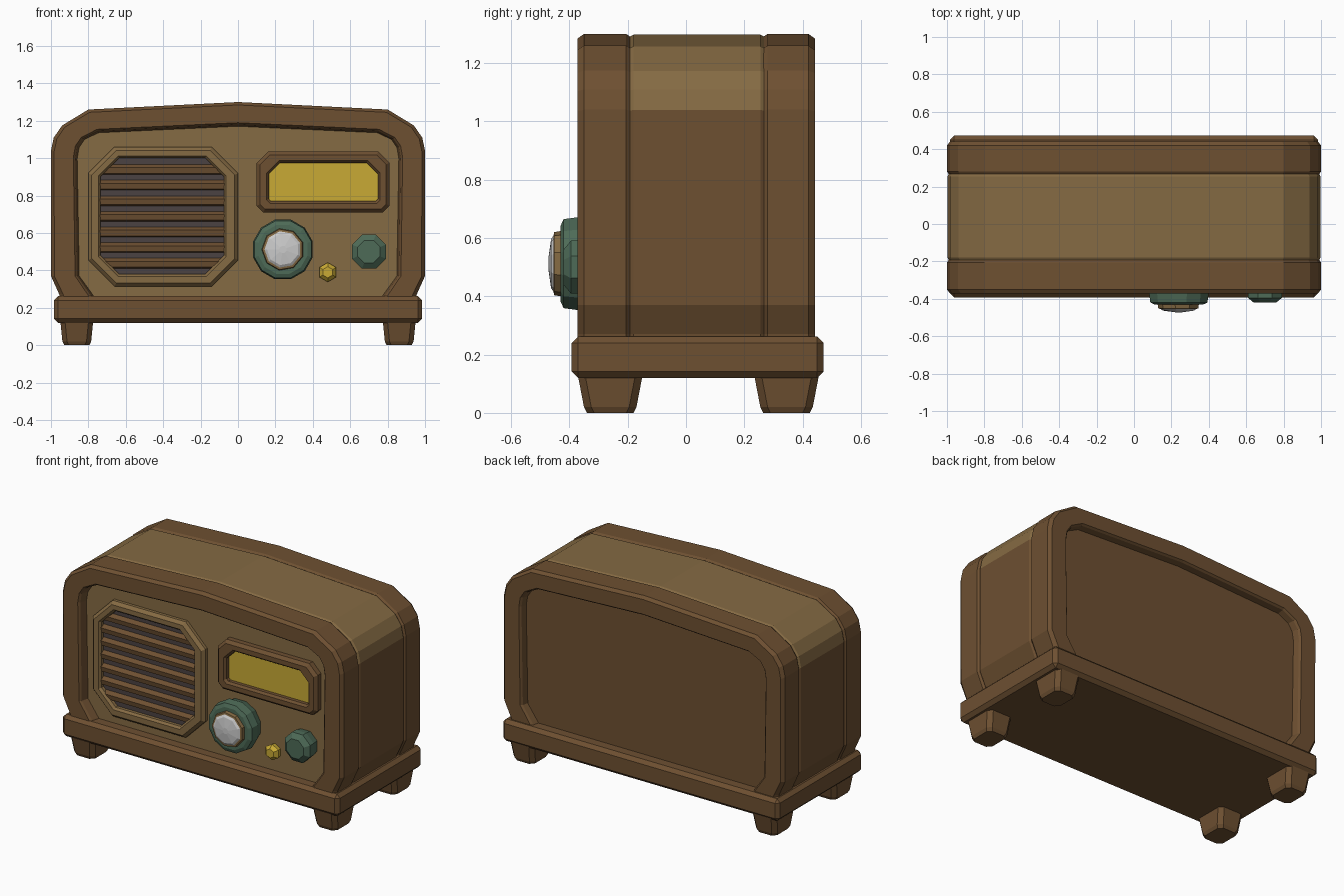
import bpy, bmesh, math
from mathutils import Vector

if "Cube" in bpy.data.objects:
    bpy.data.objects.remove(bpy.data.objects["Cube"])


def mat(name, r, g, b):
    m = bpy.data.materials.new(name)
    m.diffuse_color = (r, g, b, 1)
    m.use_nodes = True
    m.node_tree.nodes["Principled BSDF"].inputs["Base Color"].default_value = m.diffuse_color
    return m


BROWN = mat("brown wood", 0.155, 0.080, 0.031)
TAN = mat("tan wood", 0.235, 0.145, 0.056)
GREEN = mat("green", 0.075, 0.145, 0.095)
YELLOW = mat("yellow", 0.58, 0.40, 0.035)
PALE = mat("pale grey", 0.55, 0.55, 0.53)
DARK = mat("dark grey", 0.07, 0.055, 0.055)


def loft(name, loops, material, ring=False):
    """Skin equal-length loops; ring joins last to first, otherwise ends are capped."""
    bm = bmesh.new()
    rows = [[bm.verts.new(p) for p in loop] for loop in loops]
    n = len(rows[0])
    pairs = list(zip(rows, rows[1:])) + ([(rows[-1], rows[0])] if ring else [])
    for a, b in pairs:
        for i in range(n):
            j = (i + 1) % n
            bm.faces.new((a[i], a[j], b[j], b[i]))
    if not ring:
        bm.faces.new(rows[0])
        bm.faces.new(rows[-1])
    bmesh.ops.recalc_face_normals(bm, faces=bm.faces)
    me = bpy.data.meshes.new(name)
    bm.to_mesh(me)
    bm.free()
    me.materials.append(material)
    ob = bpy.data.objects.new(name, me)
    bpy.context.collection.objects.link(ob)
    return ob


# Cabinet outline: right half from the bottom up, outer edge and opening edge
OUTER = [(.95, .22), (.955, .27), (1, .37), (1, 1.04), (.985, 1.11), (.94, 1.175), (.80, 1.26), (0, 1.30)]
INNER = [(.76, .22), (.79, .27), (.86, .37), (.87, 1.0), (.86, 1.06), (.83, 1.105), (.75, 1.145), (0, 1.18)]


def section(t, y):
    """Cabinet cross-section at depth y, t = 0 on the outer edge, 1 on the opening."""
    half = [(a + (c - a) * t, b + (d - b) * t) for (a, b), (c, d) in zip(OUTER, INNER)]
    full = half + [(-x, z) for x, z in half[-2::-1]]
    return [(x, y, z) for x, z in full]


# Front and rear frames
loft("front_frame", [section(*s) for s in (
    (.10, -.188), (0, -.205), (0, -.35), (.13, -.372), (.92, -.372), (1, -.36), (1.1, -.30), (1.1, -.188))], BROWN, True)
loft("rear_frame", [section(*s) for s in (
    (.10, .262), (0, .28), (0, .42), (.13, .442), (.92, .442), (1, .43), (1.08, .38), (1.08, .262))], BROWN, True)

# Middle shell: tan on top, brown on the sides
shell = loft("middle_shell", [section(*s) for s in ((.11, -.20), (.02, -.18), (.02, .255), (.11, .275))], BROWN)
shell.data.materials.append(TAN)
for p in shell.data.polygons:
    if p.normal.z > .15 and p.center.z > 1.0:
        p.material_index = 1

# Front and back panels inside the frames
loft("front_panel", [section(1.05, -.25), section(1.05, -.312)], TAN)
loft("back_panel", [section(1.05, .30), section(1.05, .392)], BROWN)


def box(name, lo, hi, material, bevel):
    rect = [(lo[0], lo[1]), (hi[0], lo[1]), (hi[0], hi[1]), (lo[0], hi[1])]
    ob = loft(name, [[(x, y, z) for x, y in rect] for z in (lo[2], hi[2])], material)
    mod = ob.modifiers.new("bevel", "BEVEL")
    mod.width = bevel
    mod.segments = 1
    return ob


# Base plinth and tapered feet
box("base", (-.985, -.392, .12), (.985, .472, .262), BROWN, .022)
for sx in (-1, 1):
    for label, cy in (("front", -.26), ("rear", .345)):
        side = "left" if sx < 0 else "right"
        loops = []
        for z, hx, hy in ((.15, .09, .115), (.02, .077, .09), (0, .067, .08)):
            c = .025
            pts = [(hx - c, -hy), (hx, -hy + c), (hx, hy - c), (hx - c, hy)]
            pts += [(-x, -y) for x, y in pts]
            loops.append([(sx * .862 + x, cy + y, z) for x, y in pts])
        loft(f"{label}_{side}_foot", loops, BROWN)


def octagon(x0, x1, z0, z1, top, bottom, inset=0):
    """Rectangle with cut corners in x, z."""
    x0, x1, z0, z1 = x0 + inset, x1 - inset, z0 + inset, z1 - inset
    t, b = top - inset * .5, bottom - inset * .5
    return [(x0 + b, z0), (x1 - b, z0), (x1, z0 + b), (x1, z1 - t),
            (x1 - t, z1), (x0 + t, z1), (x0, z1 - t), (x0, z0 + b)]


def at(pts, y):
    return [(x, y, z) for x, z in pts]


def bezel(name, outer, inner, front, material):
    o, o2 = octagon(*outer), octagon(*outer, inset=.018)
    i, i2 = octagon(*inner), octagon(*inner, inset=-.012)
    loft(name, [at(o, -.30), at(o, front + .02), at(o2, front), at(i2, front),
                at(i, front + .015), at(i, -.30)], material, True)


# Speaker grille: rim, dark backing, slats
bezel("speaker_rim", (-.80, 0, .315, 1.06, .14, .14), (-.735, -.075, .38, 1.0, .10, .10), -.352, TAN)
back = octagon(-.76, -.05, .35, 1.03, .12, .12)
loft("speaker_backing", [at(back, -.30), at(back, -.316)], DARK)
for k in range(7):
    z = .44 + k * .0835
    prof = [(-.31, z - .031), (-.336, z - .022), (-.341, z + .008), (-.31, z + .029)]
    loft(f"speaker_slat_{k + 1}", [[(x, y, h) for y, h in prof] for x in (-.745, -.06)], BROWN)

# Dial window
bezel("dial_frame", (.10, .81, .71, 1.035, .06, .035), (.165, .748, .77, .975, .06, .012), -.366, BROWN)
glass = octagon(.14, .775, .74, 1.0, .05, .02)
loft("dial_glass", [at(glass, -.30), at(glass, -.328)], YELLOW)


def knob(name, x, z, sides, rings, material):
    loops = []
    for r, y in rings:
        loops.append([(x + r * math.cos(math.tau * (i + .5) / sides), y,
                       z + r * math.sin(math.tau * (i + .5) / sides)) for i in range(sides)])
    return loft(name, loops, material)


# Knobs
knob("large_knob", .24, .512, 12, ((.14, -.30), (.155, -.35), (.165, -.37), (.158, -.42), (.135, -.43)), GREEN)
knob("large_knob_cap_side", .24, .512, 9, ((.115, -.42), (.11, -.452), (.095, -.455)), TAN)
knob("large_knob_cap", .24, .512, 9, ((.108, -.448), (.085, -.463), (.02, -.472)), PALE)
knob("small_knob", .70, .50, 8, ((.085, -.30), (.098, -.36), (.098, -.395), (.065, -.42)), GREEN)
knob("tiny_knob", .48, .39, 6, ((.045, -.30), (.052, -.34), (.03, -.362)), YELLOW)
